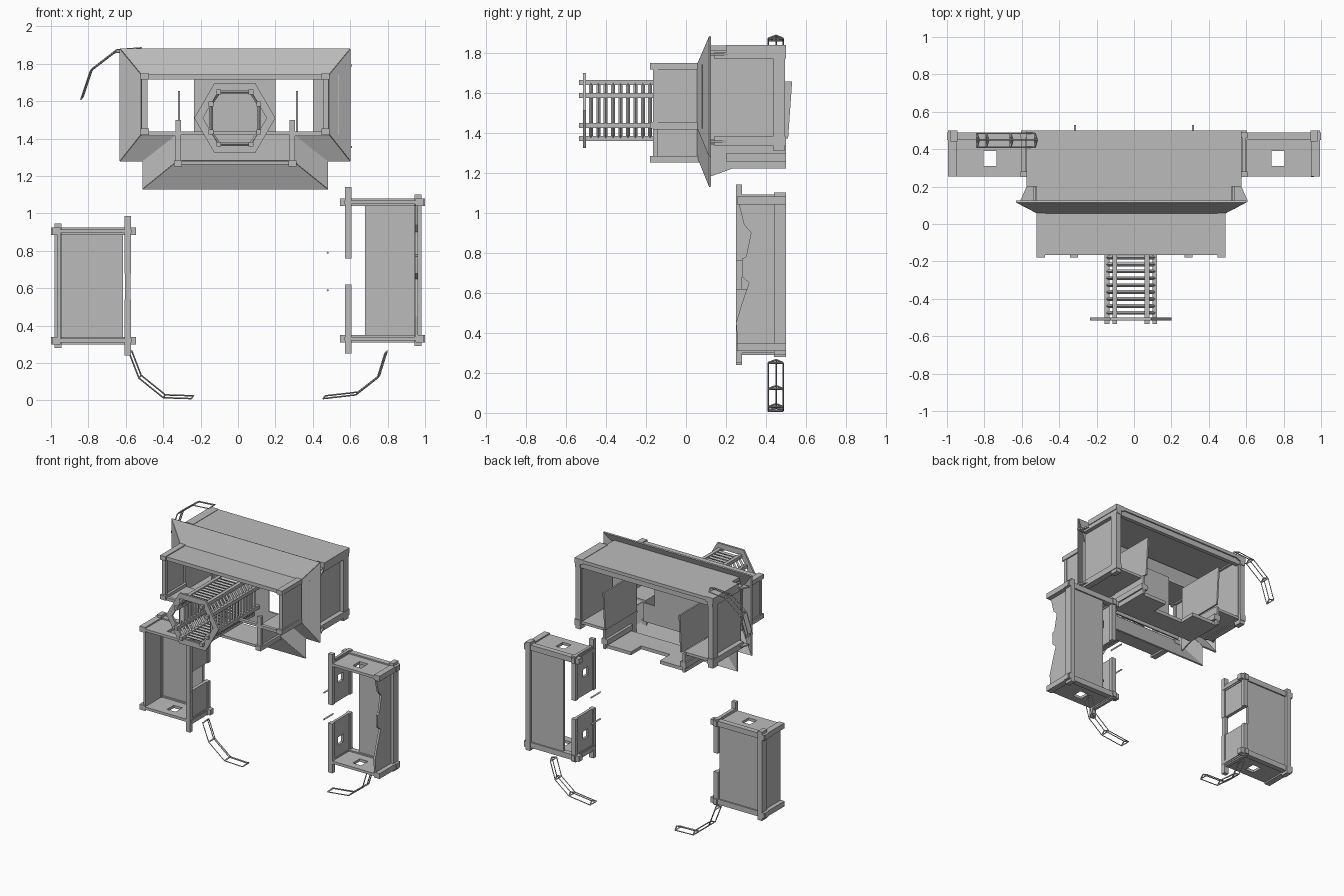
import bpy, bmesh, math
from mathutils import Vector

if "Cube" in bpy.data.objects:
    bpy.data.objects.remove(bpy.data.objects["Cube"])

grey = bpy.data.materials.new("hull_grey")
grey.use_nodes = True
colour = (0.5, 0.5, 0.5, 1)
grey.diffuse_color = colour
grey.node_tree.nodes["Principled BSDF"].inputs["Base Color"].default_value = colour


def finish(name, bm):
    bmesh.ops.recalc_face_normals(bm, faces=bm.faces)
    mesh = bpy.data.meshes.new(name)
    bm.to_mesh(mesh)
    bm.free()
    mesh.materials.append(grey)
    obj = bpy.data.objects.new(name, mesh)
    bpy.context.collection.objects.link(obj)
    return obj


def add_box(bm, xs, ys, zs):
    verts = bmesh.ops.create_cube(bm, size=1)["verts"]
    for v in verts:
        for axis, (low, high) in enumerate((xs, ys, zs)):
            v.co[axis] = low if v.co[axis] < 0 else high


def box(name, xs, ys, zs):
    bm = bmesh.new()
    add_box(bm, sorted(xs), ys, zs)
    return finish(name, bm)


def add_rod(bm, start, end, radius):
    start, end = Vector(start), Vector(end)
    turn = (end - start).to_track_quat("Z", "Y").to_matrix().to_4x4()
    turn.translation = (start + end) / 2
    bmesh.ops.create_cone(bm, cap_ends=True, segments=4, radius1=radius, radius2=radius,
                          depth=(end - start).length, matrix=turn)


def plate(name, points, thickness):
    """Flat polygon given some thickness."""
    bm = bmesh.new()
    bm.faces.new([bm.verts.new(p) for p in points])
    obj = finish(name, bm)
    mod = obj.modifiers.new("thickness", "SOLIDIFY")
    mod.thickness, mod.offset = thickness, 0
    return obj


def holed(name, axis, level, us, vs, hole_u, hole_v):
    """Thin plate normal to an axis, with a rectangular window."""
    bm = bmesh.new()
    for u, v in (((us[0], hole_u[0]), vs), ((hole_u[1], us[1]), vs),
                 (hole_u, (vs[0], hole_v[0])), (hole_u, (hole_v[1], vs[1]))):
        spans = [u, v]
        spans.insert(axis, (level - 0.01, level + 0.01))
        add_box(bm, *spans)
    return finish(name, bm)


BACK = 0.5

# --- Side modules: open-fronted boxes with a frame and a broken inner wall
def side_module(label, side, low, high, gap, panel_edge, windows):
    def across(a, b):
        return tuple(sorted((side * a, side * b)))
    rails = ((low + 0.01, low + 0.05), (high - 0.05, high - 0.01))
    for tag, zs in zip(("bottom", "top"), rails):
        box(f"{label}_{tag}_back_rail", across(0.545, 1), (0.45, 0.49), zs)
        for spot, xs in (("inner", (0.575, 0.605)), ("outer", (0.95, 0.995))):
            box(f"{label}_{tag}_{spot}_rail", across(*xs), (0.255, BACK), zs)
        holed(f"{label}_{tag}_plate", 2, sum(zs) / 2, across(0.57, 0.98), (0.255, 0.49),
              across(0.735, 0.805), (0.31, 0.39))
    box(f"{label}_outer_post", across(0.945, 0.98), (0.44, BACK), (low - 0.01, high + 0.01))
    box(f"{label}_back_panel", across(panel_edge, 0.95), (0.46, 0.48), (low + 0.03, high - 0.03))
    # inner wall and posts, broken in the middle
    for tag, bottom, top in (("lower", low, gap[0]), ("upper", gap[1], high)):
        mid = (bottom + top) / 2
        if windows:
            holed(f"{label}_{tag}_inner_wall", 0, side * 0.59, (0.26, 0.47), (bottom, top),
                  (0.33, 0.39), (mid - 0.03, mid + 0.03))
        else:
            box(f"{label}_{tag}_inner_wall", across(0.58, 0.605), (0.26, 0.47), (bottom, top))
        box(f"{label}_{tag}_inner_back_post", across(0.572, 0.607), (0.46, 0.49), (bottom, top))
        zs = (bottom - 0.05, top) if tag == "lower" else (bottom, top + 0.05)
        box(f"{label}_{tag}_inner_front_post", across(0.572, 0.607), (0.25, 0.28), zs)


side_module("right_module", -1, 0.29, 0.935, (0.54, 0.68), 0.615, False)
side_module("left_module", 1, 0.3, 1.09, (0.62, 0.76), 0.68, True)
box("right_module_outer_wall", (-0.965, -0.95), (0.26, 0.47), (0.32, 0.9))
box("right_module_middle_post", (-0.605, -0.575), (0.25, 0.28), (0.54, 0.68))

# torn outer wall of the taller module
torn = ((0.26, 0.33), (0.25, 0.45), (0.28, 0.55), (0.315, 0.65), (0.28, 0.68),
        (0.28, 0.77), (0.3, 0.78), (0.325, 0.9), (0.29, 0.94), (0.26, 1.06))
plate("left_module_torn_wall",
      [(0.955, y, z) for y, z in ((0.47, 1.06), (0.47, 0.33)) + torn], 0.015)

# loose rods beside the taller module
for tag, z in (("lower", 0.59), ("upper", 0.79)):
    bm = bmesh.new()
    add_rod(bm, (0.48, 0.33, z), (0.48, 0.44, z), 0.007)
    finish(f"{tag}_loose_rod", bm)

# --- Main rear hull, open at the back
box("hull_roof", (-0.52, 0.52), (0.11, BACK), (1.81, 1.835))
box("hull_roof_back_beam", (-0.55, 0.55), (0.46, 0.49), (1.77, 1.81))
box("hull_lower_floor", (-0.34, 0.34), (0.2, 0.36), (1.22, 1.245))
for tag, side in (("left", 1), ("right", -1)):
    def across(a, b):
        return side * a, side * b
    box(f"hull_{tag}_wall", across(0.525, 0.54), (0.12, 0.48), (1.34, 1.81))
    box(f"hull_{tag}_top_rail", across(0.51, 0.575), (0.2, BACK), (1.8, 1.838))
    box(f"hull_{tag}_top_ledge", across(0.53, 0.57), (0.14, BACK), (1.77, 1.8))
    box(f"hull_{tag}_bottom_rail", across(0.53, 0.575), (0.14, BACK), (1.335, 1.38))
    box(f"hull_{tag}_post", across(0.53, 0.57), (0.435, 0.495), (1.31, 1.82))
    box(f"hull_{tag}_step_floor", across(0.32, 0.55), (0.12, 0.48), (1.345, 1.365))
    box(f"hull_{tag}_step_wall", across(0.32, 0.34), (0.2, BACK), (1.22, 1.36))
    box(f"hull_{tag}_keel_rail", across(0.3, 0.35), (0.2, BACK), (1.255, 1.295))
    box(f"hull_{tag}_floor_tongue", across(0.12, 0.34), (0.36, 0.48), (1.22, 1.245))
    plate(f"{tag}_partition",
          [(side * 0.315, y, z) for y, z in
           ((0.14, 1.37), (0.51, 1.37), (0.53, 1.655), (0.14, 1.655))], 0.012)
    # gussets bracing the collar against the hull
    for spot, z in (("upper", 1.79), ("lower", 1.355)):
        plate(f"hull_{tag}_{spot}_gusset",
              [(side * x, y, z) for x, y in
               ((0.53, 0.12), (0.61, 0.12), (0.57, 0.21), (0.53, 0.25))], 0.01)
    plate(f"hull_{tag}_keel_gusset",
          [(side * 0.33, y, z) for y, z in
           ((0.12, 1.36), (0.12, 1.18), (0.23, 1.22), (0.23, 1.36))], 0.01)

# --- Flared collar between the hulls, following a T-shaped outline
CENTRE = -0.015
inner = [(0.5, 1.74), (0.5, 1.425), (0.31, 1.425), (0.31, 1.28)]
outer = [(0.615, 1.88), (0.615, 1.28), (0.495, 1.28), (0.495, 1.13)]


def t_outline(half):
    return half + [(-x, z) for x, z in reversed(half)]


ring_in, ring_out = t_outline(inner), t_outline(outer)
for i in range(len(ring_in)):
    j = (i + 1) % len(ring_in)
    corners = ((ring_in[i], 0.06), (ring_out[i], 0.12), (ring_out[j], 0.12), (ring_in[j], 0.06))
    plate(f"collar_petal_{i}", [(CENTRE + x, y, z) for (x, z), y in corners], 0.01)

# bulkhead behind the collar, with two doorways
bulkhead = (0.08, 0.09)
box("bulkhead_lower", (-0.32, 0.29), bulkhead, (1.28, 1.42))
box("bulkhead_centre", (-0.235, 0.2), bulkhead, (1.42, 1.74))
box("bulkhead_left", (0.4, 0.54), bulkhead, (1.42, 1.74))

# --- Front hull, T-shaped in section
FRONT = -0.165
depth = (FRONT, 0.07)
box("cabin_roof", (-0.5, 0.47), depth, (1.725, 1.742))
box("cabin_floor", (-0.31, 0.28), (FRONT, 0.06), (1.262, 1.28))
box("cabin_top_rail", (-0.5, 0.47), (FRONT, -0.14), (1.715, 1.735))
box("cabin_sill", (-0.5, 0.47), (FRONT, -0.14), (1.42, 1.437))
for tag, side in (("left", 1), ("right", -1)):
    def across(a, b):
        return CENTRE + side * a, CENTRE + side * b
    box(f"cabin_{tag}_wall", across(0.48, 0.495), depth, (1.42, 1.74))
    box(f"cabin_{tag}_step_floor", across(0.3, 0.5), depth, (1.415, 1.43))
    box(f"cabin_{tag}_lower_wall", across(0.3, 0.312), depth, (1.27, 1.42))
    box(f"cabin_{tag}_post", across(0.47, 0.5), (FRONT, -0.14), (1.42, 1.74))
    box(f"cabin_{tag}_inner_post", across(0.29, 0.32), (FRONT, -0.14), (1.25, 1.5))
    for spot, x, z in (("top", 0.462, 1.715), ("step", 0.462, 1.42), ("keel", 0.285, 1.25)):
        box(f"cabin_{tag}_{spot}_rail", across(x, x + 0.043), (-0.18, 0.08), (z, z + 0.033))

# --- Docking tunnel: hexagonal ring, long bars and rungs
TUNNEL_X, TUNNEL_Z = -0.017, 1.51
hex_angles = [math.radians(60 * k) for k in range(6)]
bm = bmesh.new()
loops = []
for radius, y in ((0.217, -0.515), (0.217, -0.5), (0.17, -0.5), (0.17, -0.515)):
    loops.append([bm.verts.new((TUNNEL_X + radius * math.cos(a), y,
                                TUNNEL_Z + radius * math.sin(a))) for a in hex_angles])
for a, b in zip(loops, loops[1:] + loops[:1]):
    for k in range(6):
        n = (k + 1) % 6
        bm.faces.new((a[k], a[n], b[n], b[k]))
finish("tunnel_ring", bm)

quarter = [(0.128, 0.075), (0.086, 0.14)]
section = quarter + [(-x, z) for x, z in reversed(quarter)]
section += [(-x, -z) for x, z in section]
bars, rungs = bmesh.new(), bmesh.new()
for k, (x, z) in enumerate(section):
    x, z = TUNNEL_X + x, TUNNEL_Z + z
    add_box(bars, (x - 0.013, x + 0.013), (-0.535, 0.08), (z - 0.013, z + 0.013))
    nx, nz = section[(k + 1) % len(section)]
    for step in range(15):
        y = -0.475 + step * 0.037
        add_rod(rungs, (x, y, z), (TUNNEL_X + nx, y, TUNNEL_Z + nz), 0.01)
finish("tunnel_bars", bars)
finish("tunnel_rungs", rungs)


# --- Bent lattice masts
def mast(name, path):
    bm = bmesh.new()
    frames = []
    for x, z in path:
        frames.append(((x, 0.41, z), (x, 0.485, z), (x + 0.012, 0.45, z + 0.015)))
    for frame in frames:
        for k in range(3):
            add_rod(bm, frame[k], frame[(k + 1) % 3], 0.005)
    for a, b in zip(frames, frames[1:]):
        for k in range(3):
            add_rod(bm, a[k], b[k], 0.004)
    finish(name, bm)


mast("right_lower_mast", [(-0.58, 0.25), (-0.53, 0.12), (-0.4, 0.015), (-0.25, 0.01)])
mast("left_lower_mast", [(0.785, 0.25), (0.745, 0.12), (0.63, 0.03), (0.455, 0.01)])
mast("upper_mast", [(-0.53, 1.87), (-0.66, 1.86), (-0.79, 1.76), (-0.84, 1.61)])
